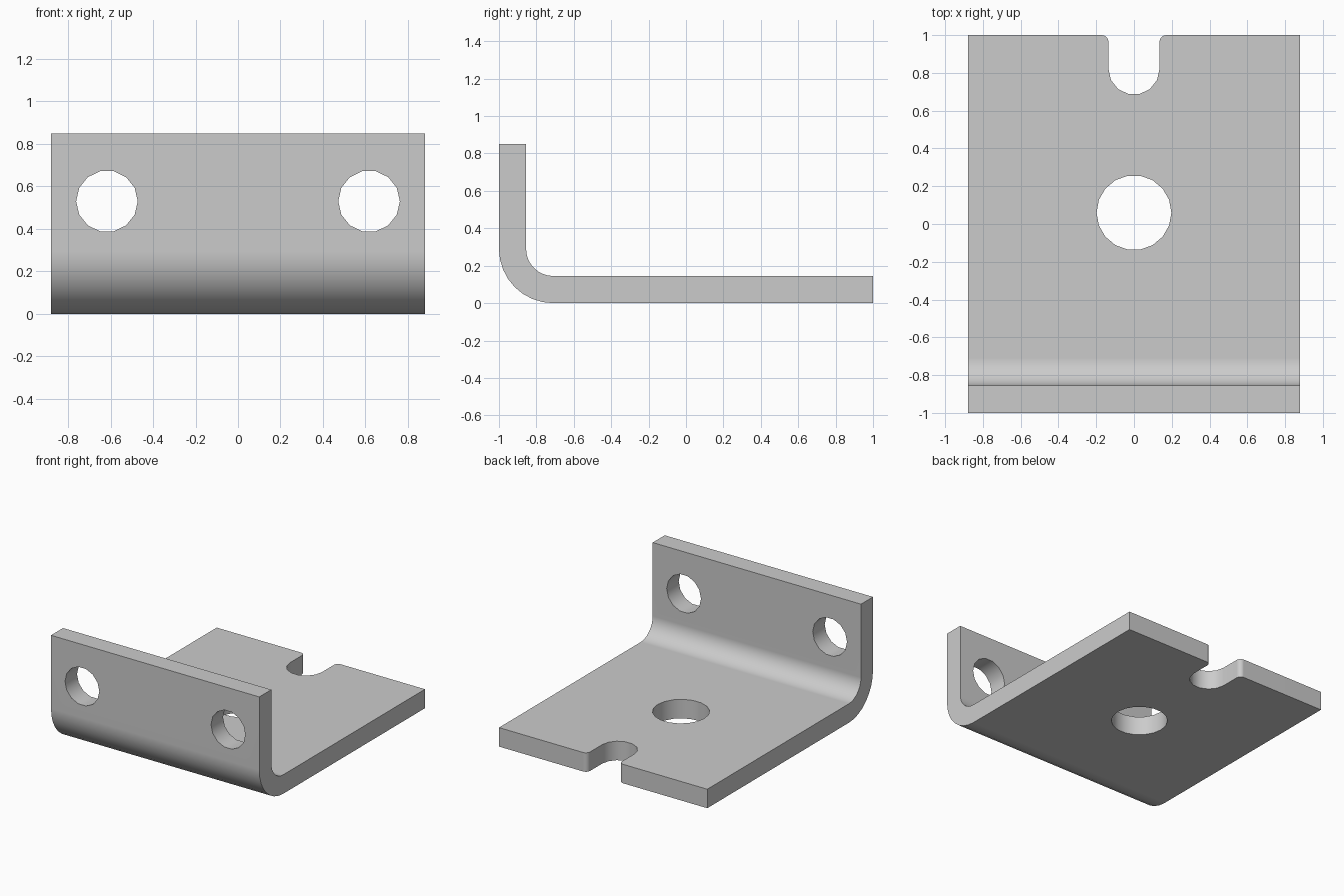
import bpy
import bmesh
from math import sin, cos, pi, radians
from mathutils import Matrix, Vector

cube = bpy.data.objects.get("Cube")
if cube:
    bpy.data.objects.remove(cube, do_unlink=True)

WIDTH, HEIGHT, THICK = 1.76, 0.85, 0.145
BEND = 0.29                       # outer bend radius
SIDES = 14                        # sides of the small holes

steel = bpy.data.materials.new("grey_steel")
steel.use_nodes = True
colour = (0.6, 0.6, 0.6, 1)
steel.diffuse_color = colour
steel.node_tree.nodes["Principled BSDF"].inputs["Base Color"].default_value = colour


def arc(cx, cy, r, start, end, steps):
    angles = [radians(start + (end - start) * i / steps) for i in range(steps + 1)]
    return [(cx + r * cos(a), cy + r * sin(a)) for a in angles]


def prism(name, outline, depth, matrix):
    """Extrude a 2D outline, centred on its own plane, and place it."""
    bm = bmesh.new()
    face = bm.faces.new([bm.verts.new((u, v, -depth / 2)) for u, v in outline])
    top = bmesh.ops.extrude_face_region(bm, geom=[face])["geom"]
    verts = [g for g in top if isinstance(g, bmesh.types.BMVert)]
    bmesh.ops.translate(bm, verts=verts, vec=Vector((0, 0, depth)))
    bm.transform(matrix)
    bmesh.ops.recalc_face_normals(bm, faces=bm.faces)
    mesh = bpy.data.meshes.new(name)
    bm.to_mesh(mesh)
    bm.free()
    mesh.materials.append(steel)
    obj = bpy.data.objects.new(name, mesh)
    bpy.context.collection.objects.link(obj)
    return obj


# Bent plate: L profile in the y-z plane, extruded along x
cy = BEND - 1
profile = [(1, 0), (1, THICK)]
profile += arc(cy, BEND, BEND - THICK, 270, 180, 8)
profile += [(THICK - 1, HEIGHT), (-1, HEIGHT)]
profile += arc(cy, BEND, BEND, 180, 270, 8)
along_x = Matrix(((0, 0, 1, 0), (1, 0, 0, 0), (0, 1, 0, 0), (0, 0, 0, 1)))
bracket = prism("angle_bracket", profile, WIDTH, along_x)

# Cutters: two flange holes, the base hole and the open slot
upright = Matrix.Translation((0, -0.93, 0)) @ Matrix.Rotation(pi / 2, 4, 'X')
flat = Matrix.Translation((0, 0, THICK / 2))
cutters = [prism("flange_hole_cutter", arc(x, 0.53, 0.145, 0, 360, SIDES)[:-1], 0.4, upright)
           for x in (-0.617, 0.617)]
cutters.append(prism("base_hole_cutter", arc(0, 0.06, 0.198, 0, 360, 18)[:-1], 0.4, flat))

half, fillet = 0.135, 0.035
edge = half + fillet
slot = [(-edge, 1.1)] + arc(-edge, 1 - fillet, fillet, 90, 0, 4)
slot += arc(0, 0.82, half, 180, 360, SIDES // 2)
slot += arc(edge, 1 - fillet, fillet, 180, 90, 4) + [(edge, 1.1)]
cutters.append(prism("slot_cutter", slot, 0.4, flat))

bpy.ops.object.select_all(action='DESELECT')
bracket.select_set(True)
bpy.context.view_layer.objects.active = bracket
for cutter in cutters:
    mod = bracket.modifiers.new("cut", 'BOOLEAN')
    mod.operation, mod.solver, mod.object = 'DIFFERENCE', 'EXACT', cutter
    bpy.ops.object.modifier_apply(modifier=mod.name)
    bpy.data.objects.remove(cutter, do_unlink=True)

# Smooth bend and hole walls, crisp edges, flat faces kept flat
bpy.ops.object.shade_smooth_by_angle(angle=radians(32))
normals = bracket.modifiers.new("flat_normals", 'WEIGHTED_NORMAL')
normals.keep_sharp = True
